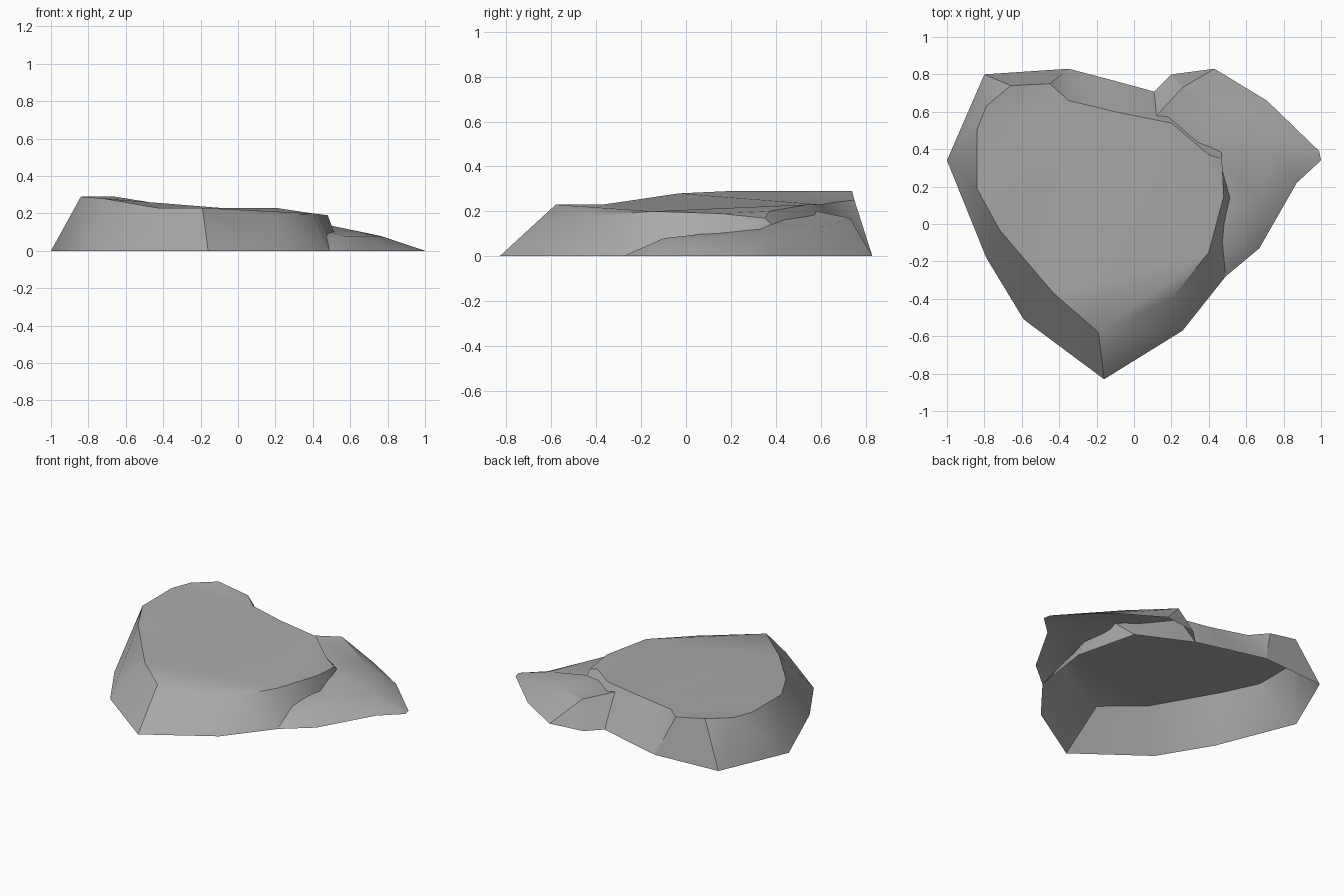
import bpy
import bmesh
import math

default_cube = bpy.data.objects.get("Cube")
if default_cube:
    bpy.data.objects.remove(default_cube, do_unlink=True)


def make_material(name, colour):
    material = bpy.data.materials.new(name)
    material.use_nodes = True
    material.diffuse_color = colour
    shader = material.node_tree.nodes["Principled BSDF"]
    shader.inputs["Base Color"].default_value = colour
    shader.inputs["Roughness"].default_value = 0.9
    return material


def add_strips(bm, rows):
    """Skin a list of equally long point rows; repeated points merge."""
    cache = {}

    def vertex(point):
        if point not in cache:
            cache[point] = bm.verts.new(point)
        return cache[point]

    grid = [[vertex(point) for point in row] for row in rows]
    for lower, upper in zip(grid, grid[1:]):
        for i in range(len(lower) - 1):
            quad = (lower[i], lower[i + 1], upper[i + 1], upper[i])
            corners = list(dict.fromkeys(quad))
            if len(corners) > 2:
                bm.faces.new(corners)
    return grid


def finish(bm, name, material, angle):
    """Turn the open shell into a shaded object with faces pointing outward."""
    bmesh.ops.recalc_face_normals(bm, faces=bm.faces)
    if sum(face.normal.z * face.calc_area() for face in bm.faces) < 0:
        bmesh.ops.reverse_faces(bm, faces=bm.faces)
    bmesh.ops.triangulate(bm, faces=[f for f in bm.faces if len(f.verts) > 4])
    mesh = bpy.data.meshes.new(name)
    bm.to_mesh(mesh)
    bm.free()
    mesh.materials.append(material)
    obj = bpy.data.objects.new(name, mesh)
    bpy.context.collection.objects.link(obj)
    bpy.ops.object.select_all(action="DESELECT")
    obj.select_set(True)
    bpy.context.view_layer.objects.active = obj
    bpy.ops.object.shade_smooth_by_angle(angle=math.radians(angle))
    return obj


stone = make_material("grey stone", (0.4, 0.4, 0.4, 1.0))

# Main boulder: each entry pairs a rim point with the ground point below it
boulder_profile = [
    ((-.84, .19, .29), (-1, .34)),
    ((-.84, .5, .29), (-1, .34)),
    ((-.79, .63, .29), (-.8, .8)),
    ((-.66, .74, .29), (-.8, .8)),
    ((-.45, .75, .25), (-.35, .83)),
    ((-.35, .66, .24), (-.35, .83)),
    ((-.1, .6, .23), (-.12, .77)),
    ((.2, .54, .23), (.1, .71)),
    ((.4, .37, .2), (.45, .54)),
    ((.47, .35, .17), (.45, .54)),
    ((.48, .15, .19), (.55, .13)),
    ((.4, -.15, .2), (.49, -.28)),
    ((.2, -.4, .18), (.26, -.57)),
    ((-.19, -.58, .23), (-.16, -.83)),
    ((-.43, -.37, .23), (-.59, -.51)),
    ((-.72, -.03, .28), (-.79, -.18)),
]
closed = boulder_profile + boulder_profile[:1]
bm = bmesh.new()
ground, rim = add_strips(bm, [
    [(x, y, 0) for _, (x, y) in closed],
    [top for top, _ in closed],
])

# Broad sloping top, with one chipped corner at the front
chip = next(i for i, v in enumerate(rim) if v.co.x > 0 and v.co.y < -.3)
bm.faces.new([v for i, v in enumerate(rim[:-1]) if i != chip])
bm.faces.new(rim[chip - 1:chip + 2])
finish(bm, "main_boulder", stone, 30)

# Side ledge: ground edge, crease and the edge tucked against the boulder
ledge_profile = [
    ((.49, -.28, 0), (.49, -.28, 0), (.49, -.28, 0)),
    ((.67, -.13, 0), (.57, -.1, .08), (.47, -.1, .08)),
    ((.87, .22, 0), (.67, .13, .08), (.49, .08, .1)),
    ((1, .34, 0), (.76, .36, .08), (.47, .33, .12)),
    ((.99, .39, 0), (.76, .36, .08), (.47, .33, .12)),
    ((.71, .66, 0), (.55, .57, .12), (.4, .38, .155)),
    ((.43, .83, 0), (.26, .73, .17), (.2, .55, .18)),
    ((.2, .8, 0), (.26, .73, .17), (.12, .58, .2)),
    ((.1, .7, 0), (.12, .58, .2), (.12, .58, .2)),
]
bm = bmesh.new()
add_strips(bm, list(zip(*ledge_profile)))
finish(bm, "side_ledge", stone, 30)
